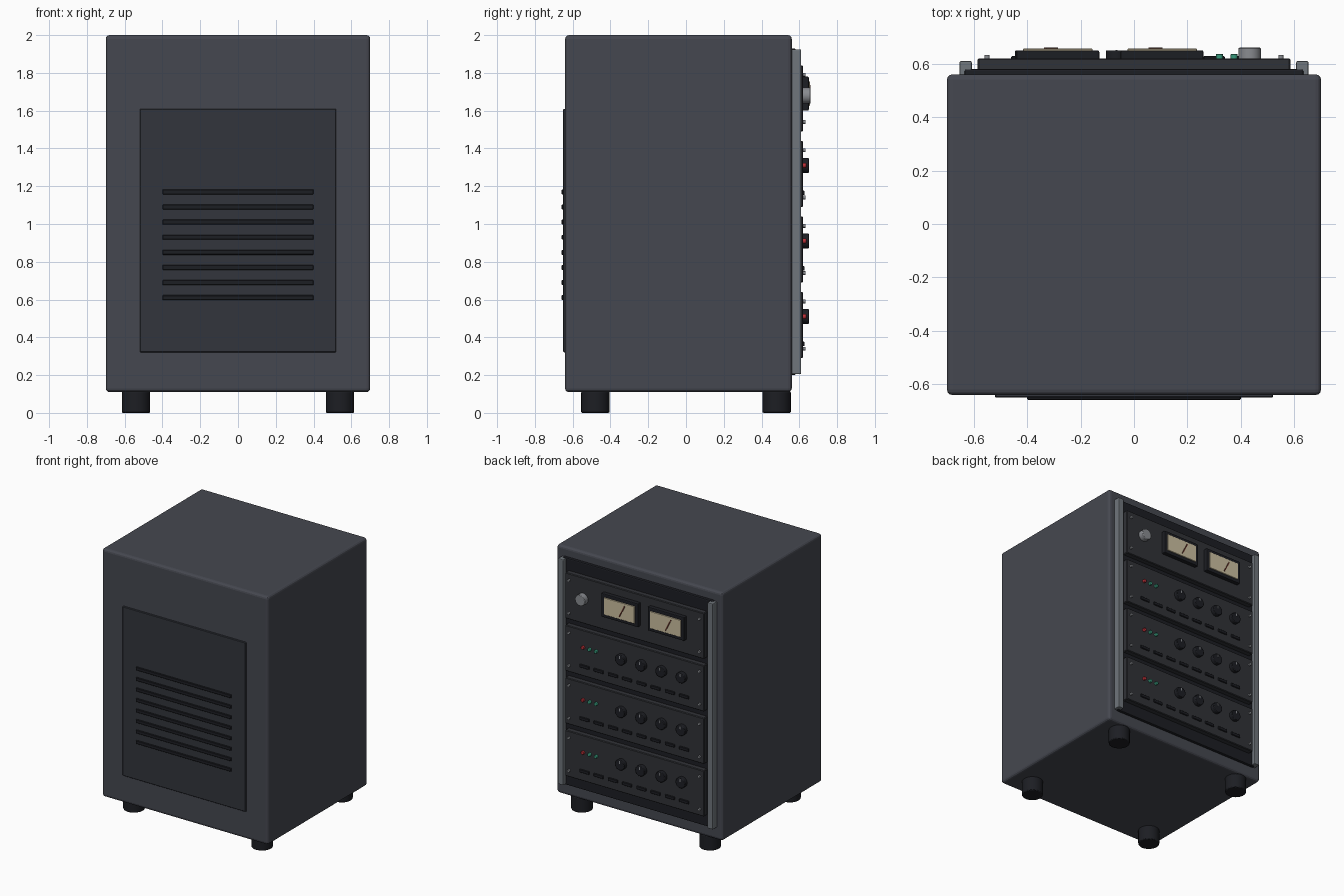
import bpy, math
from mathutils import Matrix

if "Cube" in bpy.data.objects:
    bpy.data.objects.remove(bpy.data.objects["Cube"])


def mat(name, r, g, b):
    m = bpy.data.materials.new(name)
    m.diffuse_color = (r, g, b, 1)
    m.use_nodes = True
    m.node_tree.nodes["Principled BSDF"].inputs["Base Color"].default_value = m.diffuse_color
    return m


CASE = mat("case_paint", 0.060, 0.064, 0.080)
PANEL = mat("panel_paint", 0.032, 0.036, 0.045)
BLACK = mat("black", 0.012, 0.013, 0.017)
MODULE = mat("module_paint", 0.030, 0.032, 0.038)
RAIL = mat("rail_metal", 0.16, 0.18, 0.20)
STEEL = mat("steel", 0.25, 0.26, 0.28)
CREAM = mat("dial_cream", 0.60, 0.52, 0.35)
NEEDLE = mat("needle", 0.12, 0.03, 0.02)
RED = mat("red_lamp", 0.50, 0.03, 0.04)
GREEN = mat("green_lamp", 0.04, 0.32, 0.20)


def finish(ob, name, material, bevel, segments):
    ob.name = name
    ob.data.materials.append(material)
    if bevel:
        mod = ob.modifiers.new("bevel", 'BEVEL')
        mod.width = bevel
        mod.segments = segments
        mod.limit_method = 'ANGLE'
    return ob


def box(name, x, y, z, material, bevel=0, segments=1):
    """Box from (min, max) pairs on each axis."""
    bpy.ops.mesh.primitive_cube_add(size=1)
    ob = bpy.context.object
    mid = [(a + b) / 2 for a, b in (x, y, z)]
    size = [b - a for a, b in (x, y, z)]
    ob.data.transform(Matrix.Diagonal((*size, 1)))
    ob.location = mid
    return finish(ob, name, material, bevel, segments)


def cyl(name, loc, r, depth, material, axis='Y', sides=24, bevel=0):
    rot = (math.pi / 2, 0, 0) if axis == 'Y' else (0, 0, 0)
    bpy.ops.mesh.primitive_cylinder_add(vertices=sides, radius=r, depth=depth,
                                        location=loc, rotation=rot)
    bpy.ops.object.shade_smooth_by_angle(angle=math.radians(35))
    return finish(bpy.context.object, name, material, bevel, 2)


# Cabinet and feet
box("cabinet", (-0.70, 0.70), (-0.64, 0.56), (0.11, 2.0), CASE, 0.02, 3)
for i, (sx, sy) in enumerate([(-1, -1), (1, -1), (-1, 1), (1, 1)]):
    cyl(f"foot_{i}", (sx * 0.54, sy * 0.48, 0.057), 0.075, 0.114, BLACK, 'Z', 28, 0.006)

# Vented cover on the front
box("vent_cover", (-0.52, 0.52), (-0.65, -0.63), (0.32, 1.61), PANEL, 0.004)
for i in range(8):
    z = 0.61 + 0.08 * i
    box(f"vent_slat_{i}", (-0.40, 0.40), (-0.658, -0.645), (z - 0.013, z + 0.013), BLACK, 0.003)

# Rack backing and side rails
box("rack_backing", (-0.635, 0.635), (0.55, 0.58), (0.20, 1.93), BLACK, 0.008, 2)
for s in (-1, 1):
    x = s * 0.63
    box(f"rack_rail_{s}", (x - 0.023, x + 0.023), (0.555, 0.61), (0.205, 1.925), RAIL, 0.006, 2)

FACE = 0.62  # outer surface of the rack modules


def module(name, z):
    """Module plate with four corner screws."""
    box(name, (-0.585, 0.585), (0.565, FACE), (z - 0.175, z + 0.175), MODULE, 0.005)
    for sx in (-1, 1):
        for sz in (-1, 1):
            cyl(f"{name}_screw", (sx * 0.55, FACE + 0.005, z + sz * 0.125), 0.01, 0.016, STEEL, sides=12)


# Meter module
module("meter_module", 1.665)
for i, x in enumerate((-0.285, 0.105)):
    z = 1.69
    box(f"meter_bezel_{i}", (x - 0.155, x + 0.155), (0.61, 0.650), (z - 0.09, z + 0.09), BLACK, 0.006, 2)
    box(f"meter_dial_{i}", (x - 0.13, x + 0.13), (0.64, 0.656), (z - 0.065, z + 0.065), CREAM, 0.002)
    n = box(f"meter_needle_{i}", (x - 0.029, x - 0.021), (0.654, 0.660), (z - 0.05, z + 0.05), NEEDLE)
    n.rotation_euler.y = -math.radians(27)
cyl("main_dial", (0.433, 0.638, 1.68), 0.042, 0.044, STEEL, sides=28, bevel=0.004)

# Three control modules with knobs, lamps and button rows
for m in range(3):
    z = 1.265 - 0.4 * m
    module(f"control_module_{m}", z)
    for k in range(4):
        x = 0.105 - 0.17 * k
        cyl(f"knob_{m}_{k}", (x, 0.633, z + 0.045), 0.04, 0.034, BLACK, bevel=0.004)
        box(f"knob_mark_{m}_{k}", (x - 0.004, x + 0.004), (0.645, 0.652),
            (z + 0.056, z + 0.078), STEEL)
    for k, (x, colour) in enumerate(((0.43, RED), (0.375, GREEN), (0.32, GREEN))):
        cyl(f"lamp_{m}_{k}", (x, 0.627, z + 0.045), 0.013, 0.02, colour, sides=16, bevel=0.003)
    for k in range(8):
        x = 0.42 - 0.12 * k
        box(f"button_{m}_{k}", (x - 0.04, x + 0.04), (0.61, 0.628),
            (z - 0.112, z - 0.088), BLACK, 0.003)
